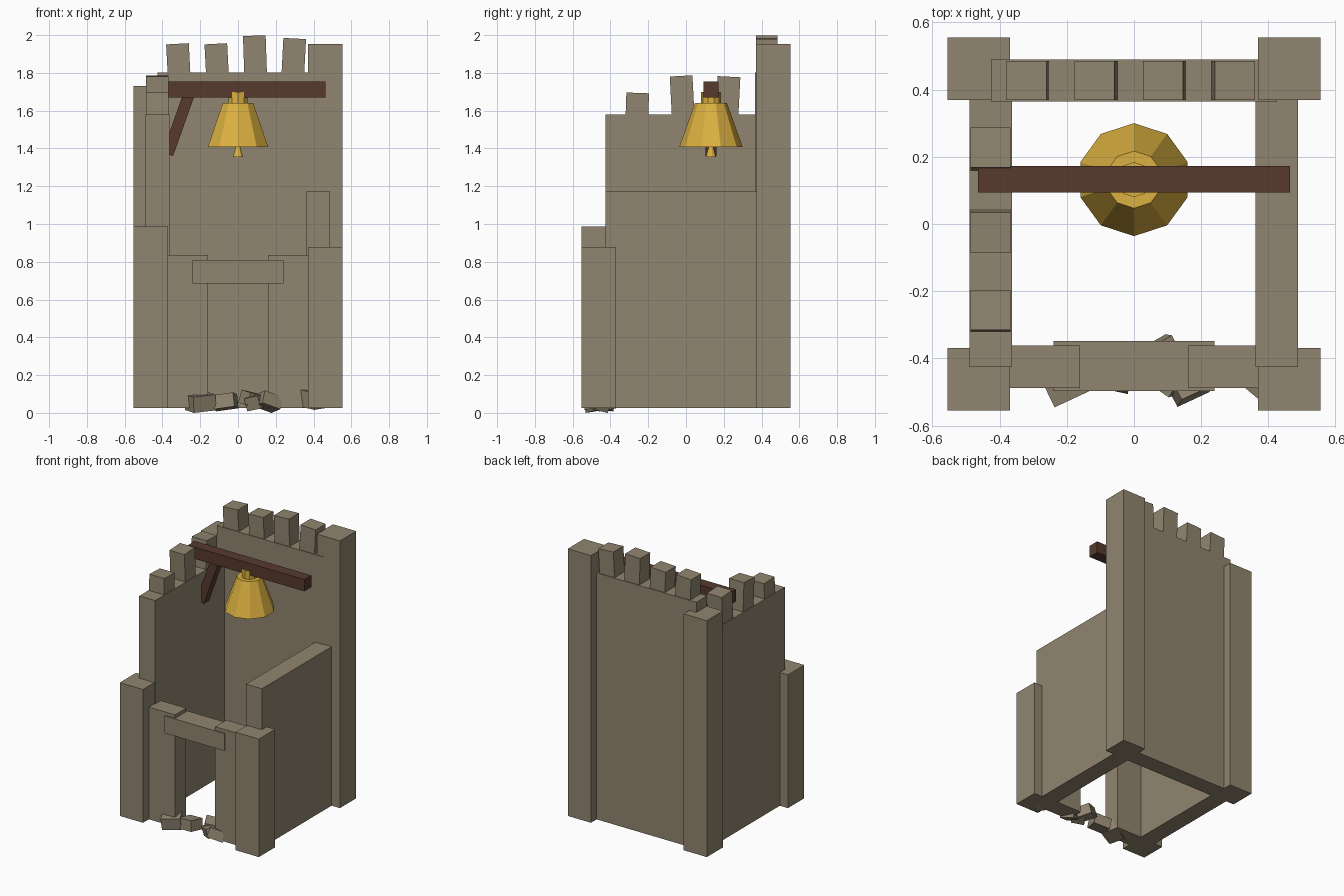
import bpy, bmesh, math
from mathutils import Matrix, Vector, Euler

if "Cube" in bpy.data.objects:
    bpy.data.objects.remove(bpy.data.objects["Cube"])


def material(name, rgb):
    m = bpy.data.materials.new(name)
    m.diffuse_color = (*rgb, 1)
    m.use_nodes = True
    m.node_tree.nodes["Principled BSDF"].inputs["Base Color"].default_value = m.diffuse_color
    return m


STONE = material("stone", (0.28, 0.235, 0.16))
WOOD = material("dark_wood", (0.095, 0.042, 0.027))
GOLD = material("bell_gold", (0.72, 0.44, 0.052))


def finish(name, bm, mat):
    bmesh.ops.recalc_face_normals(bm, faces=bm.faces)
    mesh = bpy.data.meshes.new(name)
    bm.to_mesh(mesh)
    bm.free()
    mesh.materials.append(mat)
    obj = bpy.data.objects.new(name, mesh)
    bpy.context.collection.objects.link(obj)
    return obj


def block(name, centre, size, mat=STONE, rot=(0, 0, 0)):
    bm = bmesh.new()
    bmesh.ops.create_cube(bm, size=1, matrix=Matrix.Diagonal((*size, 1)))
    obj = finish(name, bm, mat)
    obj.location = centre
    obj.rotation_euler = [math.radians(a) for a in rot]
    return obj


def span(name, x, y, z, mat=STONE):
    lo, hi = Vector((x[0], y[0], z[0])), Vector((x[1], y[1], z[1]))
    return block(name, (lo + hi) / 2, hi - lo, mat)


def cone(name, y, z0, z1, r0, r1, sides=10):
    # the rings have a corner on the front and back
    bm = bmesh.new()
    bmesh.ops.create_cone(bm, cap_ends=True, segments=sides, radius1=r0, radius2=r1, depth=z1 - z0,
                          matrix=Matrix.Rotation(math.pi / 2, 4, 'Z'))
    # align one corner exactly with -y
    v = max(bm.verts, key=lambda w: w.co.xy.length)
    turn = -math.pi / 2 - math.atan2(v.co.y, v.co.x)
    bmesh.ops.rotate(bm, verts=bm.verts, matrix=Matrix.Rotation(turn, 3, 'Z'))
    obj = finish(name, bm, GOLD)
    obj.location = (0, y, (z0 + z1) / 2)
    return obj


BASE = 0.026

# corner pillars, broken off at different heights
for name, sx, sy, top in (("front_left", -1, -1, 0.987), ("front_right", 1, -1, 0.877),
                          ("back_left", -1, 1, 1.73), ("back_right", 1, 1, 1.952)):
    block(name + "_pillar", (sx * 0.462, sy * 0.462, (BASE + top) / 2), (0.185, 0.185, top - BASE))

# walls
span("back_wall", (-0.425, 0.425), (0.365, 0.49), (BASE, 1.803))
span("left_wall", (-0.49, -0.363), (-0.425, 0.425), (BASE, 1.58))
span("right_wall", (0.361, 0.488), (-0.425, 0.425), (BASE, 1.172))
for side, x in (("left", (-0.425, -0.16)), ("right", (0.16, 0.425))):
    span(side + "_front_wall", x, (-0.488, -0.361), (BASE, 0.835))
span("door_lintel", (-0.24, 0.24), (-0.497, -0.348), (0.686, 0.81))

# battlements: position along wall, top height, tilt
for i, (x, top, tilt) in enumerate(((-0.316, 1.957, -3), (-0.113, 1.957, -3), (0.09, 2.0, -2), (0.295, 1.985, 3))):
    h = top - 1.785
    block(f"back_merlon_{i + 1}", (x, 0.427, top - h / 2 - 0.003), (0.12, 0.115, h), rot=(0, tilt, 0))
for i, (y, top, tilt) in enumerate(((-0.258, 1.697, -2), (-0.02, 1.787, 3), (0.222, 1.783, -3))):
    h = top - 1.56
    block(f"left_merlon_{i + 1}", (-0.427, y, top - h / 2 - 0.003), (0.118, 0.12, h), rot=(tilt, 0, 0))

# bell beam and its slanted brace
span("bell_beam", (-0.464, 0.464), (0.093, 0.172), (1.67, 1.755), WOOD)
foot, head = Vector((-0.372, 0.132, 1.37)), Vector((-0.25, 0.132, 1.713))
lean = math.degrees(math.atan2(head.x - foot.x, head.z - foot.z))
block("beam_brace", (foot + head) / 2, (0.06, 0.06, (head - foot).length), WOOD, (0, lean, 0))

# bell
cone("bell_body", 0.132, 1.408, 1.64, 0.168, 0.085)
cone("bell_crown", 0.132, 1.62, 1.70, 0.052, 0.052)
cone("bell_clapper", 0.132, 1.355, 1.43, 0.028, 0.006)

# fallen stones in the doorway, dropped so the lowest touches the ground
rubble = (((-0.20, -0.462, 0.062), (0.13, 0.11, 0.085), (8, -6, 25)),
          ((-0.07, -0.44, 0.060), (0.12, 0.10, 0.075), (-6, -8, -12)),
          ((0.08, -0.40, 0.075), (0.11, 0.10, 0.07), (10, 12, 30)),
          ((0.16, -0.468, 0.060), (0.11, 0.10, 0.07), (-12, 18, 25)),
          ((0.10, -0.45, 0.055), (0.09, 0.09, 0.07), (14, -10, -35)),
          ((0.40, -0.462, 0.065), (0.12, 0.12, 0.09), (6, 10, -40)))
for i, (pos, size, rot) in enumerate(rubble):
    stone = block(f"rubble_stone_{i + 1}", pos, size, rot=rot)
    turn = Euler(stone.rotation_euler).to_matrix()
    low = min((turn @ v.co).z for v in stone.data.vertices)
    stone.location.z = 0.008 * (i % 3) - low
